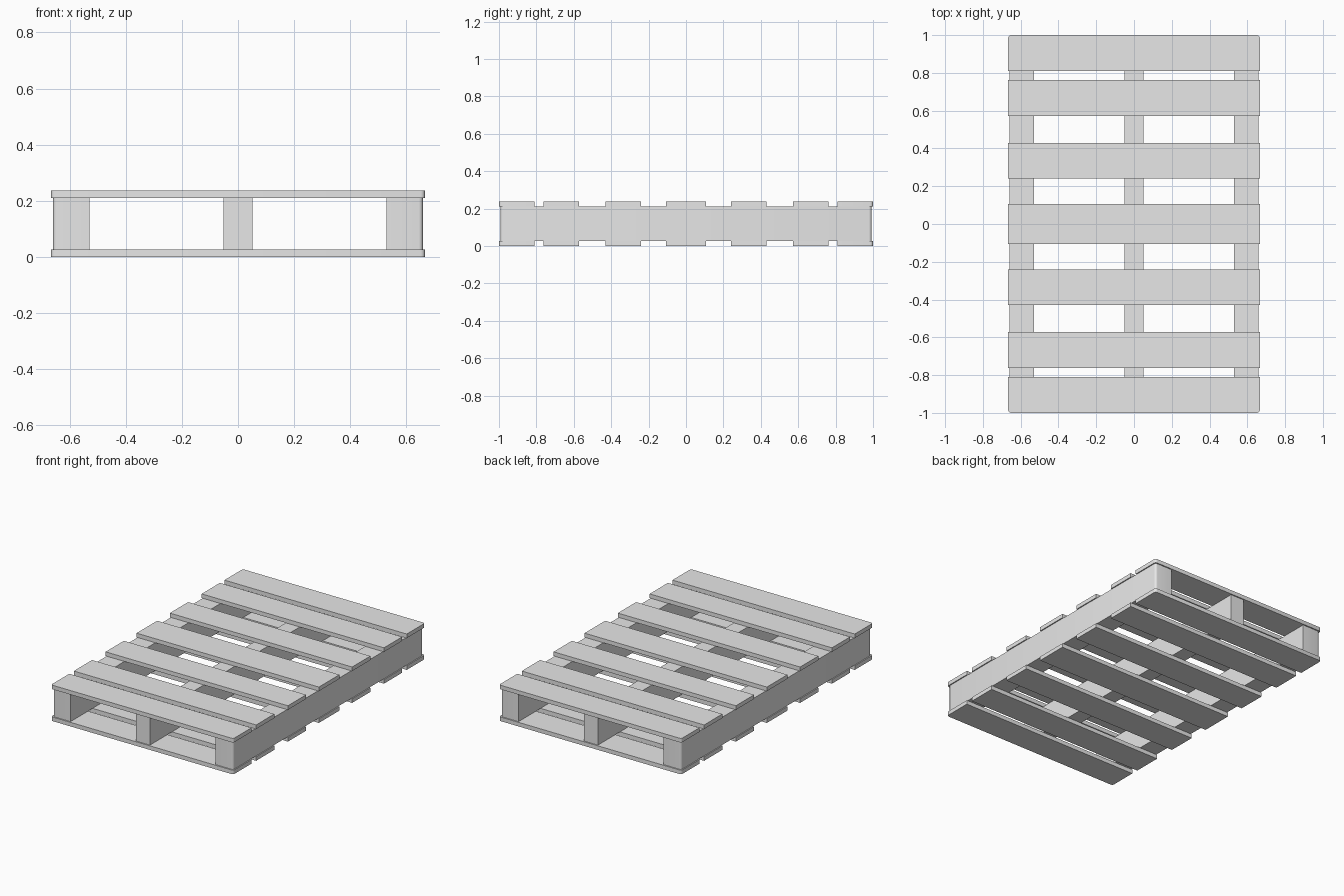
import bpy
import bmesh
from math import radians

if "Cube" in bpy.data.objects:
    bpy.data.objects.remove(bpy.data.objects["Cube"], do_unlink=True)

grey = bpy.data.materials.new("light_grey")
grey.use_nodes = True
grey.diffuse_color = (0.8, 0.8, 0.8, 1)
grey.node_tree.nodes["Principled BSDF"].inputs["Base Color"].default_value = (0.8, 0.8, 0.8, 1)

HALF_WIDTH = 0.666
BOARD = 0.027
HEIGHT = 0.237
CORNER = 0.015


def plank(name, x, y, z, rounded=None):
    """Box between the given ranges; vertical edges passing the test get rounded."""
    bm = bmesh.new()
    bmesh.ops.create_cube(bm, size=1)
    for v in bm.verts:
        v.co = [lo + (c + 0.5) * (hi - lo) for c, (lo, hi) in zip(v.co, (x, y, z))]
    if rounded:
        edges = [e for e in bm.edges
                 if abs(e.verts[0].co.z - e.verts[1].co.z) > 0.001 and rounded(e.verts[0].co)]
        bmesh.ops.bevel(bm, geom=edges, offset=CORNER, segments=4, profile=0.5, affect='EDGES')
    mesh = bpy.data.meshes.new(name)
    bm.to_mesh(mesh)
    bm.free()
    mesh.materials.append(grey)
    obj = bpy.data.objects.new(name, mesh)
    bpy.context.collection.objects.link(obj)
    if rounded:
        bpy.ops.object.select_all(action='DESELECT')
        obj.select_set(True)
        bpy.context.view_layer.objects.active = obj
        bpy.ops.object.shade_smooth_by_angle(angle=radians(35))


# Stringers: the two outer ones have rounded outside corners
z_range = (BOARD, HEIGHT - BOARD)
plank("middle_stringer", (-0.051, 0.051), (-0.992, 0.992), z_range)
plank("left_stringer", (0.529, 0.659), (-0.992, 0.992), z_range, lambda co: co.x > 0.6)
plank("right_stringer", (-0.659, -0.529), (-0.992, 0.992), z_range, lambda co: co.x < -0.6)

# Deck boards: the same layout on the top and the bottom
layout = [(-0.107, 0.107)]
for near, far in ((0.24, 0.43), (0.572, 0.762), (0.81, 1.0)):
    layout += [(near, far), (-far, -near)]

for deck, base in (("bottom", 0), ("top", HEIGHT - BOARD)):
    for i, span in enumerate(sorted(layout), 1):
        at_end = max(map(abs, span)) > 0.99
        plank(f"{deck}_board_{i}", (-HALF_WIDTH, HALF_WIDTH), span, (base, base + BOARD),
              (lambda co: abs(co.y) > 0.95) if at_end else None)
